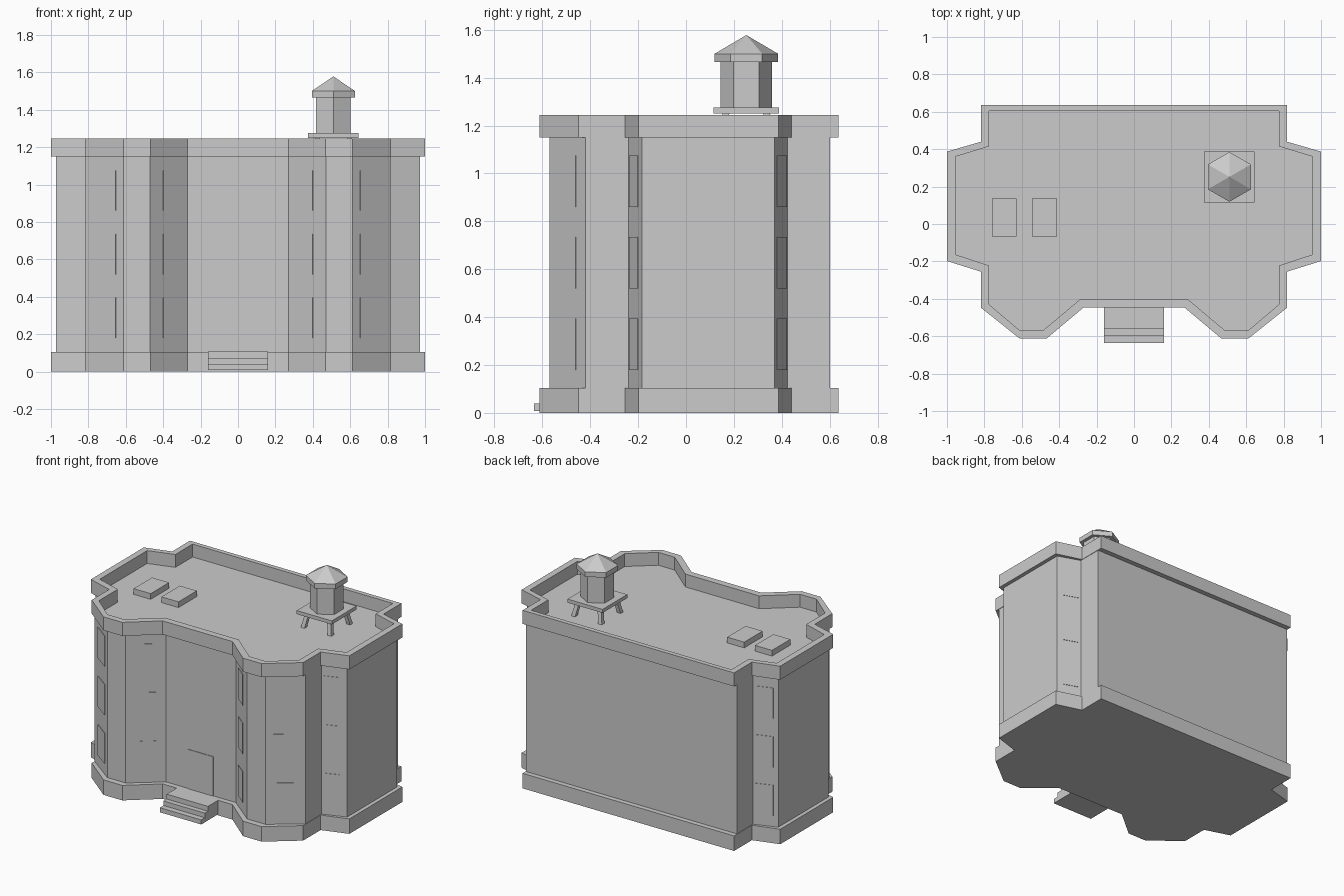
import bpy
import bmesh
from math import atan2, pi
from mathutils import Vector, Matrix

cube = bpy.data.objects.get("Cube")
if cube:
    bpy.data.objects.remove(cube)

stone = bpy.data.materials.new("light grey stone")
stone.use_nodes = True
GREY = (0.6, 0.6, 0.6, 1)
stone.diffuse_color = GREY
stone.node_tree.nodes["Principled BSDF"].inputs["Base Color"].default_value = GREY


def finish(name, bm):
    bmesh.ops.recalc_face_normals(bm, faces=bm.faces)
    mesh = bpy.data.meshes.new(name)
    bm.to_mesh(mesh)
    bm.free()
    mesh.materials.append(stone)
    obj = bpy.data.objects.new(name, mesh)
    bpy.context.collection.objects.link(obj)
    return obj


def mirrored(half):
    """Closed outline from its +x half, listed back to front."""
    return half + [(-x, y) for x, y in reversed(half)]


def loop(bm, outline, z):
    return [bm.verts.new((x, y, z)) for x, y in outline]


def bridge(bm, a, b):
    for i in range(len(a)):
        j = (i + 1) % len(a)
        bm.faces.new((a[i], a[j], b[j], b[i]))


def prism(name, outline, z0, z1):
    bm = bmesh.new()
    low, high = loop(bm, outline, z0), loop(bm, outline, z1)
    bridge(bm, low, high)
    bm.faces.new(low)
    bm.faces.new(high)
    return finish(name, bm)


def box(name, x0, x1, y0, y1, z0, z1):
    return prism(name, [(x0, y0), (x1, y0), (x1, y1), (x0, y1)], z0, z1)


def hexagon(name, centre, r0, r1, z0, z1):
    bm = bmesh.new()
    bmesh.ops.create_cone(bm, cap_ends=True, segments=6, radius1=r0, radius2=r1, depth=z1 - z0,
                          matrix=Matrix.Translation((*centre, (z0 + z1) / 2)))
    # Corners point to the front and back
    for v in bm.verts:
        if abs(v.co.x - centre[0]) < 0.001 and abs(v.co.y - centre[1]) > 0.001:
            break
    else:
        bmesh.ops.rotate(bm, verts=bm.verts, cent=(*centre, 0), matrix=Matrix.Rotation(pi / 6, 3, 'Z'))
    return finish(name, bm)


# Plan outlines: walls, projecting bands, inside of the parapet
wall = [(.815, .602), (.815, .425), (.973, .369), (.973, -.183), (.815, -.24),
        (.815, -.419), (.612, -.57), (.47, -.57), (.27, -.41)]
band = [(.818, .637), (.818, .44), (1, .387), (1, -.198), (.818, -.255),
        (.818, -.448), (.612, -.612), (.467, -.612), (.27, -.447)]
inside = [(.775, .605), (.775, .415), (.955, .36), (.955, -.163), (.775, -.222),
          (.775, -.43), (.612, -.568), (.485, -.568), (.285, -.4)]

ROOF = 1.15
prism("walls", mirrored(wall), 0.1, ROOF)
prism("plinth", mirrored(band), 0, 0.105)
prism("roof_slab", mirrored(band), ROOF, ROOF + 0.005)

# Parapet ring
bm = bmesh.new()
rings = [loop(bm, mirrored(o), z) for o, z in
         ((inside, ROOF), (band, ROOF), (band, 1.245), (inside, 1.245))]
for i in range(4):
    bridge(bm, rings[i], rings[(i + 1) % 4])
finish("parapet", bm)


# Window plates, three storeys on each slanted wall
def window(name, a, b, t0, t1, z0, z1):
    a, b = Vector(a), Vector(b)
    d = (b - a).normalized()
    n = Vector((d.y, -d.x)) * 0.003
    if n.dot(a + b) < 0:
        n = -n
    p, q = a.lerp(b, t0), a.lerp(b, t1)
    prism(name, [tuple(v) for v in (p - n, q - n, q + n, p + n)], z0, z1)


for side, label in ((1, "left"), (-1, "right")):
    for i, t0, t1, spot in ((1, .1, .8, "back"), (3, .3, .9, "side"),
                            (5, .27, .8, "bay_outer"), (7, .35, .75, "bay_inner")):
        a, b = [(side * x, y) for x, y in wall[i:i + 2]]
        for floor in range(3):
            z = 0.18 + 0.34 * floor
            window(f"window_{spot}_{label}_{floor + 1}", a, b, t0, t1, z, z + 0.215)

# Entrance
box("door", -.098, .098, -.414, -.405, .105, .38)
for i, (front, low, high) in enumerate(((-.635, .008, .04), (-.595, .04, .072), (-.56, .072, .106))):
    box(f"entrance_step_{i + 1}", -.16, .16, front, -.44, low, high)

# Roof hatches
for i, x in enumerate((-.76, -.545)):
    box(f"roof_hatch_{i + 1}", x, x + .132, -.068, .135, ROOF, ROOF + .045)

# Water tank on a platform with splayed legs
tank = (.51, .252)
box("tank_platform", .374, .645, .115, .388, 1.25, 1.275)
for sx in (-1, 1):
    for sy in (-1, 1):
        bm = bmesh.new()
        rings = []
        for reach, z in ((.105, ROOF), (.085, 1.25)):
            cx, cy = tank[0] + sx * reach, tank[1] + sy * reach
            r = .014
            rings.append(loop(bm, [(cx - r, cy - r), (cx + r, cy - r), (cx + r, cy + r), (cx - r, cy + r)], z))
        bridge(bm, *rings)
        bm.faces.new(rings[0])
        bm.faces.new(rings[1])
        finish("tank_leg", bm)
hexagon("tank_body", tank, .107, .107, 1.275, 1.465)
hexagon("tank_rim", tank, .133, .133, 1.465, 1.5)
hexagon("tank_roof", tank, .133, 0, 1.5, 1.578)
